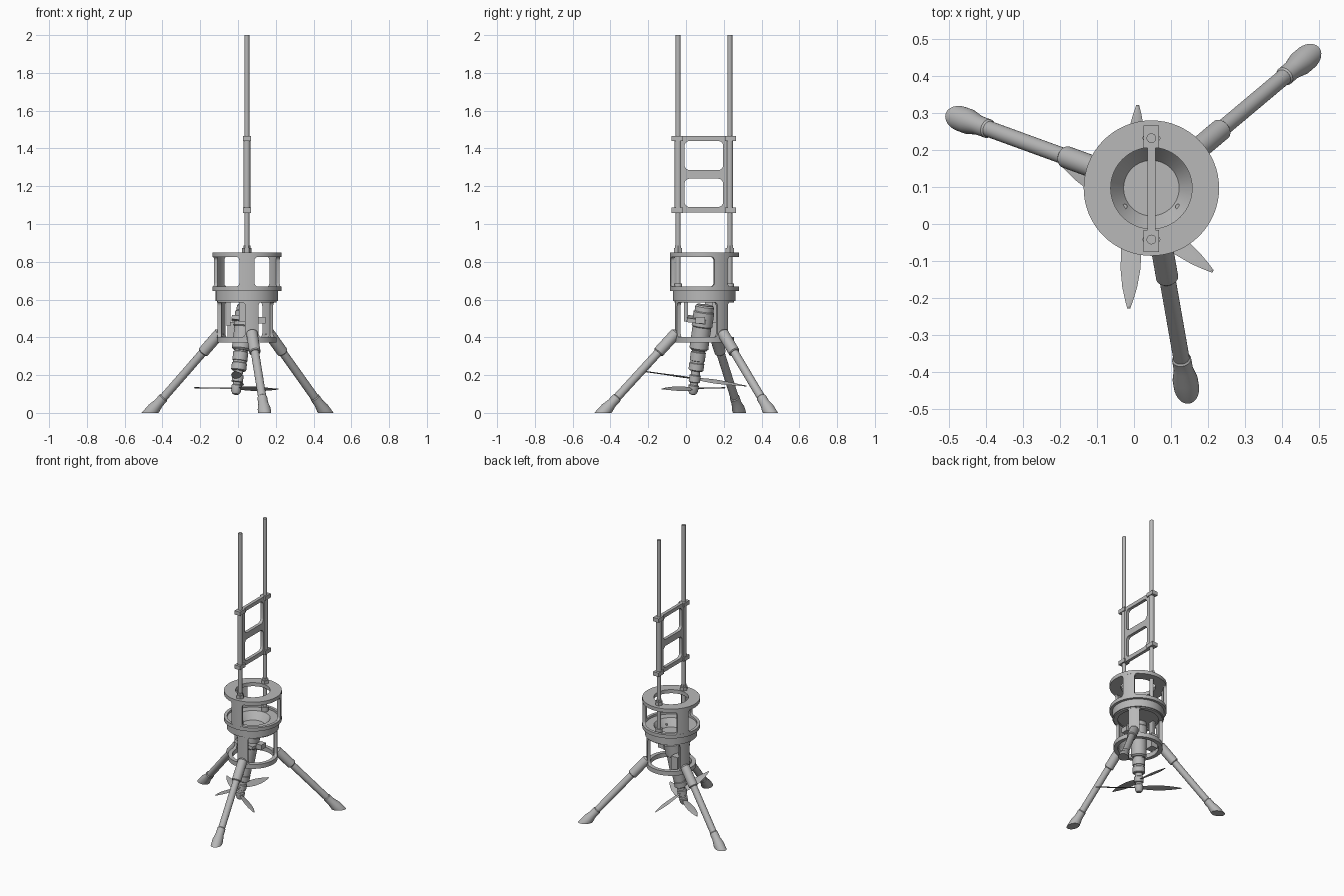
import bpy, bmesh, math
from mathutils import Vector, Matrix

cube = bpy.data.objects.get("Cube")
if cube:
    bpy.data.objects.remove(cube)

grey = bpy.data.materials.new("machine_grey")
grey.use_nodes = True
grey.diffuse_color = (0.48, 0.48, 0.48, 1)
grey.node_tree.nodes["Principled BSDF"].inputs["Base Color"].default_value = (0.48, 0.48, 0.48, 1)

CX, CY = 0.047, 0.097
CENTRE = Vector((CX, CY, 0))


def finish(name, bm, smooth=True):
    bmesh.ops.recalc_face_normals(bm, faces=bm.faces)
    mesh = bpy.data.meshes.new(name)
    bm.to_mesh(mesh)
    bm.free()
    mesh.materials.append(grey)
    ob = bpy.data.objects.new(name, mesh)
    bpy.context.collection.objects.link(ob)
    if smooth:
        bpy.ops.object.select_all(action='DESELECT')
        ob.select_set(True)
        bpy.context.view_layer.objects.active = ob
        bpy.ops.object.shade_smooth_by_angle(angle=math.radians(35))
    return ob


def lathe(name, profile, origin, axis=(0, 0, 1), sides=32, closed=False, floor=False):
    """Revolve (radius, height) pairs about an axis; floor trims at z = 0."""
    bm = bmesh.new()
    turn = Vector((0, 0, 1)).rotation_difference(Vector(axis)).to_matrix()
    rings = []
    for r, h in profile:
        ring = []
        for i in range(sides):
            a = math.tau * i / sides
            ring.append(bm.verts.new(turn @ Vector((r * math.cos(a), r * math.sin(a), h)) + Vector(origin)))
        rings.append(ring)
    pairs = list(zip(rings, rings[1:]))
    if closed:
        pairs.append((rings[-1], rings[0]))
    for low, high in pairs:
        for i in range(sides):
            j = (i + 1) % sides
            bm.faces.new((low[i], low[j], high[j], high[i]))
    if not closed:
        bm.faces.new(rings[0])
        bm.faces.new(rings[-1])
    if floor:
        cut = bmesh.ops.bisect_plane(bm, geom=bm.verts[:] + bm.edges[:] + bm.faces[:],
                                     plane_co=(0, 0, 0), plane_no=(0, 0, -1), clear_outer=True)
        edges = [e for e in cut["geom_cut"] if isinstance(e, bmesh.types.BMEdge)]
        bmesh.ops.holes_fill(bm, edges=edges)
    return finish(name, bm)


def ring(name, outer, inner, z0, z1):
    return lathe(name, [(outer, z0), (outer, z1), (inner, z1), (inner, z0)], CENTRE, sides=64, closed=True)


def box(name, centre, size, rot=None):
    bm = bmesh.new()
    m = Matrix.Translation(centre) @ (rot or Matrix()) @ Matrix.Diagonal((*size, 1))
    bmesh.ops.create_cube(bm, size=1, matrix=m)
    return finish(name, bm, False)


def cage_post(name, degrees, outer, inner, z0, z1, half, fillet):
    """Curved wall post whose ends flare into the rings with rounded corners."""
    steps, cols = 6, 10
    rows = []
    for k in range(steps + 1):
        a = math.pi / 2 * k / steps
        rows.append((fillet * (1 - math.cos(a)), half + fillet * (1 - math.sin(a))))
    levels = [(z0 + h, w) for h, w in rows] + [(z1 - h, w) for h, w in reversed(rows)]
    bm = bmesh.new()
    loops = []
    for z, w in levels:
        loop = []
        for r, order in ((outer, range(cols + 1)), (inner, range(cols, -1, -1))):
            for c in order:
                a = math.radians(degrees) + (2 * c / cols - 1) * w / outer
                loop.append(bm.verts.new((CX + r * math.cos(a), CY + r * math.sin(a), z)))
        loops.append(loop)
    n = len(loops[0])
    for low, high in zip(loops, loops[1:]):
        for i in range(n):
            j = (i + 1) % n
            bm.faces.new((low[i], low[j], high[j], high[i]))
    for loop in (loops[0], loops[-1]):
        for c in range(cols):
            bm.faces.new((loop[c], loop[c + 1], loop[n - 2 - c], loop[n - 1 - c]))
    return finish(name, bm)


# Upper cage: top ring, dished floor and three posts
ring("upper_ring", 0.183, 0.11, 0.825, 0.85)
lathe("dished_floor", [(0.075, 0.592), (0.165, 0.592), (0.165, 0.645), (0.183, 0.645), (0.183, 0.67),
                       (0.163, 0.67), (0.163, 0.655), (0.11, 0.655), (0.075, 0.605)], CENTRE, sides=64)
for i, a in enumerate((30, 150, 270)):
    cage_post(f"upper_post_{i + 1}", a, 0.182, 0.162, 0.668, 0.827, 0.04, 0.022)
for s in (-1, 1):
    lathe("floor_pin", [(0.007, 0.6), (0.007, 0.625)], (CX + s * 0.072, CY - 0.05, 0), sides=12)

# Lower cage
ring("lower_cage_top", 0.157, 0.13, 0.585, 0.61)
ring("lower_cage_base", 0.157, 0.13, 0.372, 0.402)

# Tripod legs under the lower posts
for i, a in enumerate((40, 160, 280)):
    cage_post(f"lower_post_{i + 1}", a, 0.156, 0.136, 0.4, 0.588, 0.036, 0.022)
    out = Vector((math.cos(math.radians(a)), math.sin(math.radians(a)), 0))
    top = CENTRE + out * 0.15 + Vector((0, 0, 0.425))
    axis = (CENTRE + out * 0.545 - top)
    length = axis.length
    axis.normalize()
    lathe(f"leg_socket_{i + 1}", [(0.02, -0.005), (0.03, 0.005), (0.03, 0.14), (0.026, 0.145)], top, axis)
    lathe(f"leg_tube_{i + 1}", [(0.022, 0.1), (0.022, length - 0.03)], top, axis, 24)
    lathe(f"foot_{i + 1}", [(0.022, length - 0.115), (0.026, length - 0.11), (0.026, length - 0.07),
                            (0.034, length - 0.03), (0.034, length + 0.06)], top, axis, floor=True)

# Guide rods with collars on the upper ring
for side, y in (("front", -0.042), ("back", 0.232)):
    lathe(f"{side}_rod", [(0.013, 0.665), (0.013, 2.0)], (CX, y, 0), sides=24)
    lathe(f"{side}_collar", [(0.025, 0.848), (0.025, 0.872), (0.018, 0.872), (0.018, 0.886)], (CX, y, 0), sides=6)
    lathe(f"{side}_rod_seat", [(0.022, 0.65), (0.022, 0.685)], (CX, y, 0), sides=24)
    lathe(f"{side}_sleeve", [(0.018, 1.07), (0.018, 1.455)], (CX, y, 0), sides=24)
    for z in (1.073, 1.452):
        box(f"{side}_clamp", (CX, y + (0.004 if y > 0 else -0.004), z), (0.042, 0.06, 0.027))


# Sliding frame plate with two rounded windows
def rounded_window(y0, y1, z0, z1, r, steps=6):
    pts = []
    for y, z, start in ((y1 - r, z1 - r, 0), (y0 + r, z1 - r, 90), (y0 + r, z0 + r, 180), (y1 - r, z0 + r, 270)):
        for k in range(steps + 1):
            a = math.radians(start + 90 * k / steps)
            pts.append((y + r * math.cos(a), z + r * math.sin(a)))
    return pts


def frame_half(name, z0, z1, w0, w1):
    """One rectangular frame around a rounded window."""
    inner = rounded_window(-0.008, 0.197, w0, w1, 0.028)
    yc, zc = 0.0945, (w0 + w1) / 2
    corners = ((0.232, z1), (-0.042, z1), (-0.042, z0), (0.232, z0))
    bm = bmesh.new()
    sheets = []
    for x in (CX - 0.011, CX + 0.011):
        ins = [bm.verts.new((x, y, z)) for y, z in inner]
        outs = [bm.verts.new((x, y, z)) for y, z in corners]
        n = len(ins)
        for q in range(4):
            arc = ins[q * 7:q * 7 + 7]
            for u, v in zip(arc, arc[1:]):
                bm.faces.new((u, v, outs[q]))
            bm.faces.new((arc[-1], ins[(q * 7 + 7) % n], outs[(q + 1) % 4], outs[q]))
        sheets.append((ins, outs))
    for p, q in zip(*sheets):
        for i in range(len(p)):
            j = (i + 1) % len(p)
            bm.faces.new((p[i], p[j], q[j], q[i]))
    finish(name, bm)


frame_half("frame_lower", 1.062, 1.2625, 1.09, 1.24)
frame_half("frame_upper", 1.2625, 1.465, 1.285, 1.44)

# Tilted thruster
BASE = Vector((-0.012, 0.035, 0.1))
AXIS = (Vector((0.045, 0.1, 0.57)) - BASE).normalized()
TILT = Vector((0, 0, 1)).rotation_difference(AXIS).to_matrix().to_4x4()
lathe("motor_housing", [(0.04, 0.235), (0.05, 0.245), (0.05, 0.36), (0.055, 0.365), (0.055, 0.44),
                        (0.05, 0.445), (0.05, 0.47), (0.044, 0.478)], BASE, AXIS)
lathe("gearbox", [(0.034, 0.125), (0.04, 0.13), (0.04, 0.165), (0.036, 0.168), (0.036, 0.178), (0.04, 0.18),
                  (0.04, 0.225), (0.034, 0.228), (0.034, 0.25)], BASE, AXIS)
lathe("propeller_hub", [(0.006, -0.005), (0.018, 0.0), (0.026, 0.015), (0.028, 0.045), (0.022, 0.05),
                        (0.022, 0.062), (0.03, 0.066), (0.03, 0.1), (0.024, 0.104), (0.024, 0.13)], BASE, AXIS)
box("motor_mount", BASE + AXIS * 0.4 + Vector((0, -0.035, 0)), (0.14, 0.1, 0.022), TILT)
box("mount_hanger", (0.03, 0.0, 0.545), (0.05, 0.02, 0.12))
box("mount_arm", (0.125, 0.075, 0.49), (0.04, 0.05, 0.035))
box("control_box", (-0.03, 0.14, 0.43), (0.05, 0.06, 0.1))
box("control_bracket", (-0.05, 0.12, 0.53), (0.02, 0.04, 0.14))


# Two counter-rotating propellers, each with a pair of leaf blades
def propeller(name, height, degrees, pitch):
    bm = bmesh.new()
    stations = ((0.02, 0.014), (0.06, 0.022), (0.11, 0.028), (0.17, 0.027), (0.22, 0.02), (0.255, 0.011), (0.278, 0.004))
    for turn in (0, 180):
        m = Matrix.Translation(BASE + AXIS * height) @ TILT @ Matrix.Rotation(math.radians(degrees + turn), 4, 'Z')
        loops = []
        for r, w in stations:
            tw = math.radians(pitch) * (1 - r * 2.5)
            c, s = math.cos(tw) * w, math.sin(tw) * w
            pts = ((r, -c, -s), (r, 0, -0.003), (r, c, s), (r, 0, 0.003))
            loops.append([bm.verts.new(m @ Vector(p)) for p in pts])
        for low, high in zip(loops, loops[1:]):
            for i in range(4):
                j = (i + 1) % 4
                bm.faces.new((low[i], low[j], high[j], high[i]))
        bm.faces.new(loops[0])
        bm.faces.new(loops[-1])
    finish(name, bm)


propeller("upper_propeller", 0.083, 87, 22)
propeller("lower_propeller", 0.03, 143, -22)
